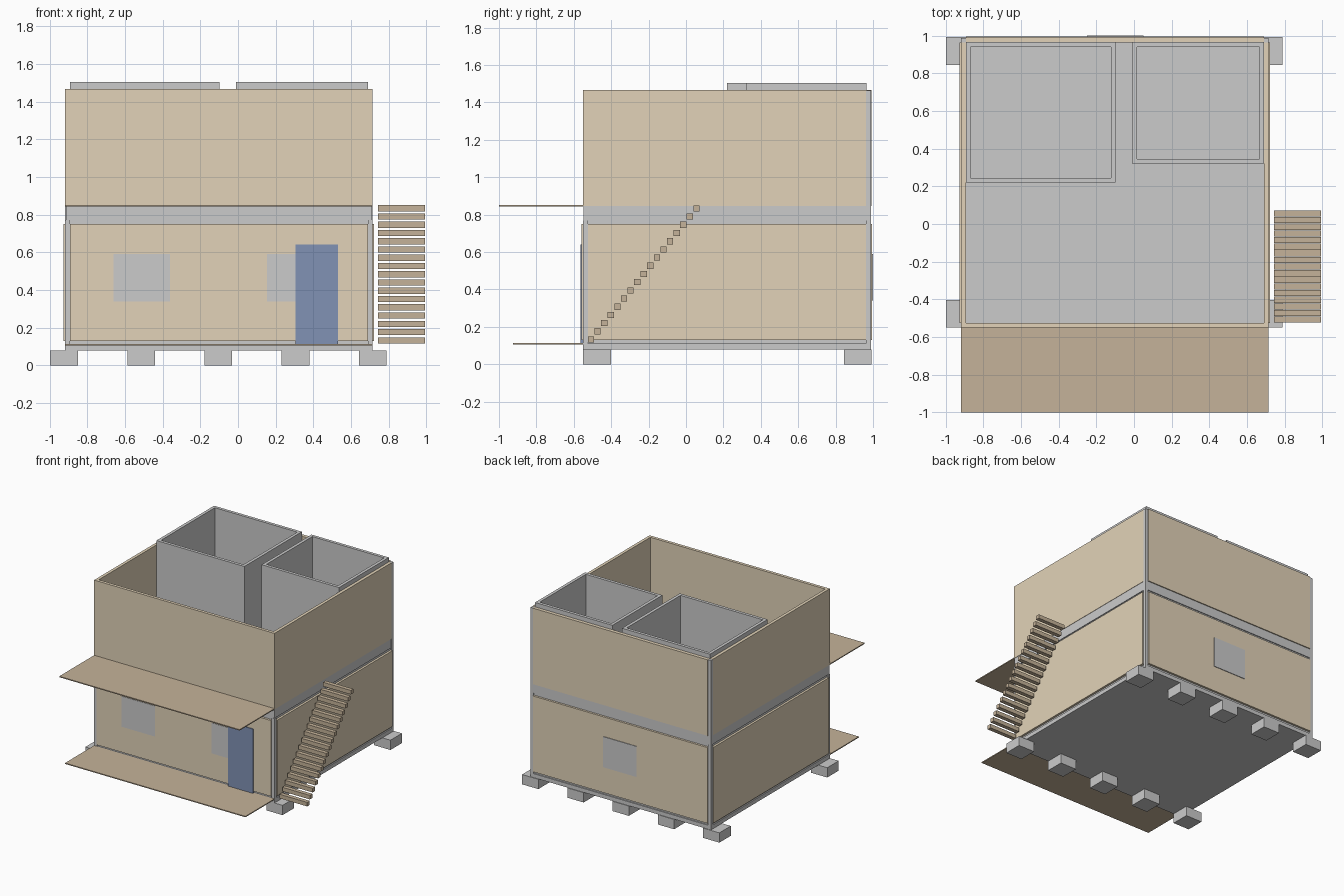
import bpy, bmesh

if "Cube" in bpy.data.objects:
    bpy.data.objects.remove(bpy.data.objects["Cube"])


def material(name, rgb):
    m = bpy.data.materials.new(name)
    m.diffuse_color = (*rgb, 1)
    m.use_nodes = True
    m.node_tree.nodes["Principled BSDF"].inputs["Base Color"].default_value = m.diffuse_color
    return m


TAN = material("tan_panel", (0.76, 0.65, 0.48))
WOOD = material("deck_wood", (0.56, 0.45, 0.32))
BLUE = material("door_blue", (0.22, 0.29, 0.46))


def add_boxes(name, boxes, mat=None):
    """One object from boxes given as (x0, x1, y0, y1, z0, z1)."""
    bm = bmesh.new()
    for x0, x1, y0, y1, z0, z1 in boxes:
        for v in bmesh.ops.create_cube(bm, size=1)["verts"]:
            v.co = (x1 if v.co.x > 0 else x0,
                    y1 if v.co.y > 0 else y0,
                    z1 if v.co.z > 0 else z0)
    me = bpy.data.meshes.new(name)
    bm.to_mesh(me)
    bm.free()
    ob = bpy.data.objects.new(name, me)
    bpy.context.collection.objects.link(ob)
    if mat:
        me.materials.append(mat)
    return ob


def ring(x0, x1, y0, y1, z0, z1, t):
    """Four walls of thickness t, without floor or roof."""
    return [(x0, x1, y0, y0 + t, z0, z1), (x0, x1, y1 - t, y1, z0, z1),
            (x0, x0 + t, y0 + t, y1 - t, z0, z1), (x1 - t, x1, y0 + t, y1 - t, z0, z1)]


X0, X1, Y0, Y1 = -0.917, 0.715, -0.55, 0.988   # building outline

# Footings: two rows of five blocks
add_boxes("footings", [(-0.997 + i * 0.4095, -0.850 + i * 0.4095, y, y + 0.148, 0, 0.08)
                       for i in range(5) for y in (-0.55, 0.845)])

# Slabs and corner posts
add_boxes("ground_slab", [(X0, X1, Y0, Y1, 0.08, 0.112)])
add_boxes("upper_slab", [(X0 + 0.003, X1 - 0.003, Y0 + 0.003, Y1 - 0.003, 0.77, 0.845)])
P = 0.025
add_boxes("corner_posts", [(x, x + P, y, y + P, 0.112, top)
                           for y, top in ((Y0, 0.77), (Y1 - P, 1.465))
                           for x in (X0, X1 - P)])

# Lower storey: recessed core walls with cladding panels
add_boxes("lower_core_walls", ring(X0 + 0.01, X1 - 0.01, Y0 + 0.01, Y1 - 0.01, 0.112, 0.77, 0.014))
lo, hi = 0.13, 0.75
add_boxes("lower_panels", [
    (X0 + P, X1 - P, Y0 - 0.008, Y0 + 0.01, lo, hi),
    (X0 + P, X1 - P, Y1 - 0.01, Y1 + 0.007, lo, hi),
    (X0 - 0.008, X0 + 0.01, Y0 + P, Y1 - P, lo, hi),
    (X1 - 0.01, X1 + 0.008, Y0 + P, Y1 - P, lo, hi)], TAN)

# Upper storey walls, open at the top
z0, z1 = 0.845, 1.467
add_boxes("upper_walls", [
    (X0, X1, Y0, Y0 + P, z0, z1),
    (X0 + P, X1 - P, Y1 - P, Y1 + 0.005, z0, z1),
    (X0, X0 + P, Y0 + P, Y1 - P, z0, z1),
    (X1 - P, X1, Y0 + P, Y1 - P, z0, z1)], TAN)

# Upper rooms, slightly taller than the outer walls
add_boxes("left_room", ring(-0.892, -0.097, 0.22, 0.965, 0.845, 1.503, 0.025))
add_boxes("right_room", ring(-0.01, 0.69, 0.32, 0.965, 0.845, 1.503, 0.025))

# Front decks
add_boxes("lower_deck", [(X0, X1, -0.925, Y0, 0.106, 0.114)], WOOD)
add_boxes("upper_deck", [(X0, X1, -1.0, Y0, 0.844, 0.852)], WOOD)

# Windows and door
yf = Y0 - 0.008
add_boxes("front_windows", [(x, x + 0.30, yf - 0.003, yf + 0.005, 0.34, 0.59)
                            for x in (-0.66, 0.155)])
add_boxes("back_window", [(-0.25, 0.05, 0.99, 1.0, 0.34, 0.59)])
add_boxes("front_door", [(0.305, 0.53, yf - 0.006, yf + 0.008, 0.114, 0.64)], BLUE)

# Stair treads on the right side
add_boxes("stair_treads", [(0.743, 0.993, -0.524 + i * 0.0352, -0.491 + i * 0.0352,
                            0.116 + i * 0.0438, 0.149 + i * 0.0438) for i in range(17)], WOOD)
